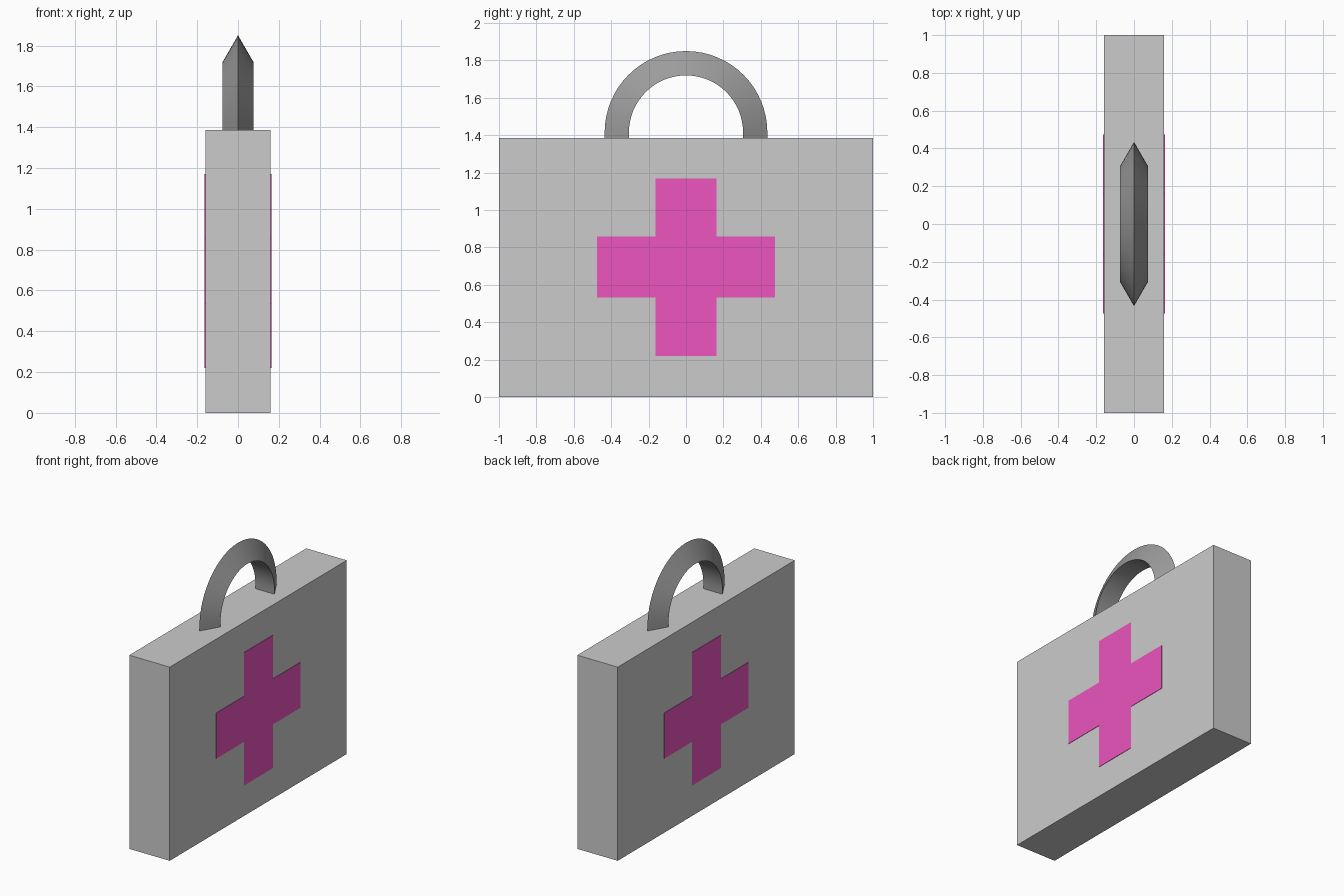
import bpy, bmesh, math

if "Cube" in bpy.data.objects:
    bpy.data.objects.remove(bpy.data.objects["Cube"])

W, H = 0.16, 1.385          # case half thickness and height


def material(name, color):
    mat = bpy.data.materials.new(name)
    mat.diffuse_color = (*color, 1)
    mat.use_nodes = True
    mat.node_tree.nodes["Principled BSDF"].inputs["Base Color"].default_value = mat.diffuse_color
    return mat


def make_object(name, bm, mat=None):
    bmesh.ops.recalc_face_normals(bm, faces=bm.faces)
    mesh = bpy.data.meshes.new(name)
    bm.to_mesh(mesh)
    bm.free()
    obj = bpy.data.objects.new(name, mesh)
    bpy.context.collection.objects.link(obj)
    if mat:
        mesh.materials.append(mat)
    return obj


# Case
bpy.ops.mesh.primitive_cube_add(size=1, location=(0, 0, H / 2))
case = bpy.context.object
case.name = "case"
case.scale = (2 * W, 2, H)
bpy.ops.object.transform_apply(location=False, rotation=False, scale=True)

# Thin raised cross on both broad sides
pink = material("pink", (0.84, 0.09, 0.52))
a, r, cz = 0.1625, 0.475, 0.695
outline = [(a, a), (a, r), (-a, r), (-a, a), (-r, a), (-r, -a),
           (-a, -a), (-a, -r), (a, -r), (a, -a), (r, -a), (r, a)]
for name, side in (("right_cross", 1), ("left_cross", -1)):
    bm = bmesh.new()
    face = bm.faces.new([bm.verts.new((side * (W - 0.01), y, cz + z)) for y, z in outline])
    ext = bmesh.ops.extrude_face_region(bm, geom=[face], use_keep_orig=True)
    verts = [v for v in ext["geom"] if isinstance(v, bmesh.types.BMVert)]
    bmesh.ops.translate(bm, verts=verts, vec=(side * 0.013, 0, 0))
    make_object(name, bm, pink)

# Arched handle: triangular section, ridge facing outwards
dark = material("dark_grey", (0.33, 0.33, 0.33))
section = [(-0.075, 0.305), (0.075, 0.305), (0, 0.435)]   # x, radius
arc_z, steps = 1.415, 32
path = [(0, H)] + [(math.pi * i / steps, arc_z) for i in range(steps + 1)] + [(math.pi, H)]
bm = bmesh.new()
rings = [[bm.verts.new((x, rad * math.cos(t), z + rad * math.sin(t))) for x, rad in section]
         for t, z in path]
for p, q in zip(rings, rings[1:]):
    for i in range(3):
        j = (i + 1) % 3
        bm.faces.new((p[i], p[j], q[j], q[i]))
bm.faces.new(rings[0])
bm.faces.new(rings[-1])
handle = make_object("handle", bm, dark)
bpy.ops.object.select_all(action='DESELECT')
handle.select_set(True)
bpy.context.view_layer.objects.active = handle
bpy.ops.object.shade_smooth_by_angle(angle=math.radians(30))
